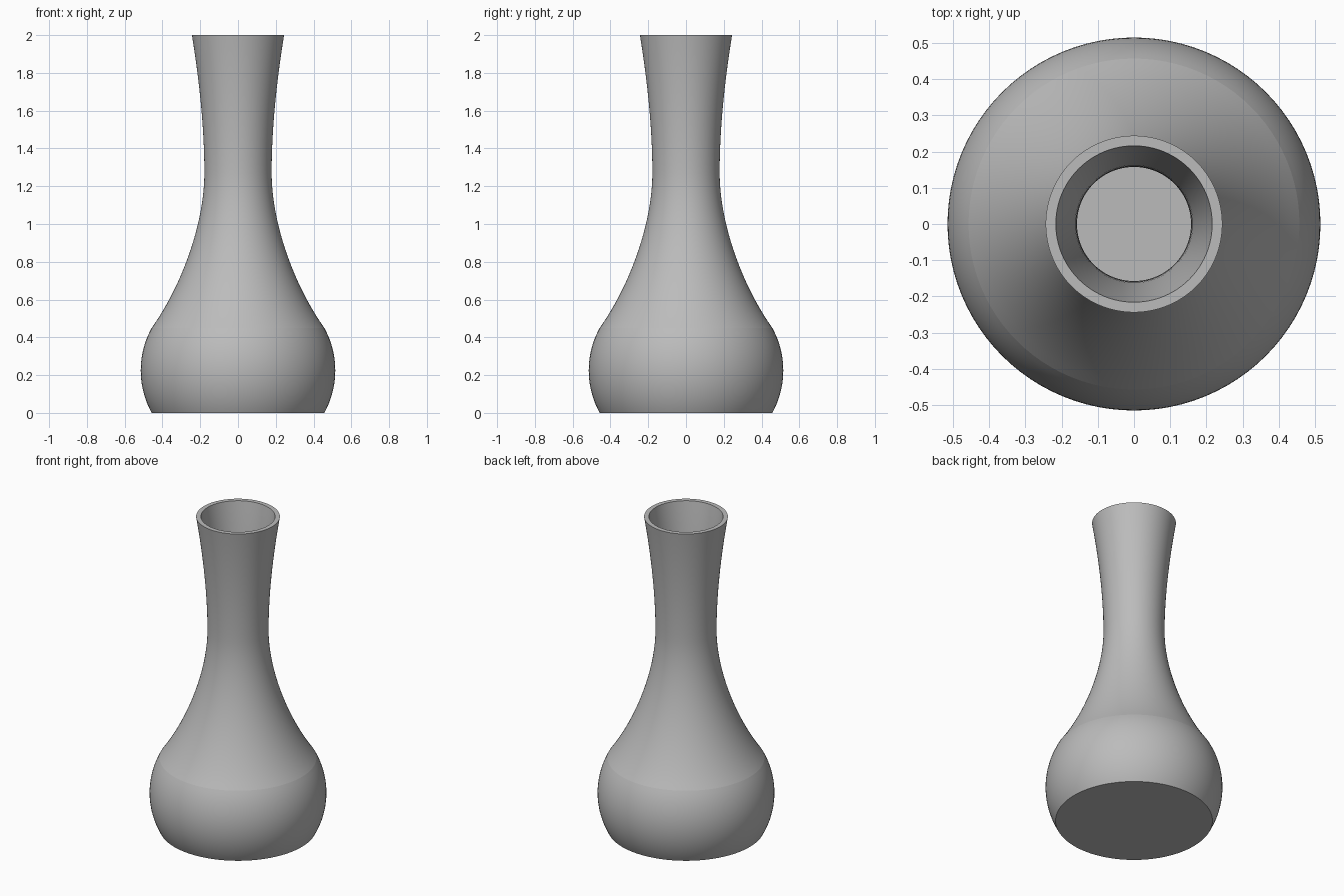
import bpy, bmesh, math
from mathutils import Vector
from mathutils.geometry import interpolate_bezier

cube = bpy.data.objects.get("Cube")
if cube:
    bpy.data.objects.remove(cube)

SEGMENTS = 96
SEAM_Z = 0.45
WALL_SCALE = 0.885
FLOOR_Z = 0.03

# Plain grey clay
clay = bpy.data.materials.new("grey_clay")
clay.use_nodes = True
grey = (0.5, 0.5, 0.5, 1)
clay.diffuse_color = grey
clay.node_tree.nodes["Principled BSDF"].inputs["Base Color"].default_value = grey


def bezier(p0, h0, h1, p1, steps):
    pts = [Vector((r, 0, z)) for r, z in (p0, h0, h1, p1)]
    return [(p.x, p.z) for p in interpolate_bezier(*pts, steps)]


# Outer profile: round bulb, sloping shoulder, slim neck flaring to the lip
R, MID = 0.465, SEAM_Z / 2
half = math.asin(MID / R)
bulb = [(0.05 + R * math.cos(a), MID + R * math.sin(a))
        for a in (half * (i / 10 - 1) for i in range(21))]
shoulder_base = bulb[-1]
shoulder = bezier(shoulder_base, (0.30, 0.67), (0.178, 1.0), (0.178, 1.27), 20)
neck = bezier(shoulder[-1], (0.178, 1.52), (0.208, 1.78), (0.244, 2.0), 16)
outer = bulb + shoulder[1:] + neck[1:]

# Inner profile runs back down from the lip to the inside floor
inner = [(r * WALL_SCALE, z) for r, z in reversed(outer) if z > FLOOR_Z]
inner.append((inner[-1][0], FLOOR_Z))
profile = [(0, 0)] + outer + inner + [(0, FLOOR_Z)]

# Spin the profile into the vase body
bm = bmesh.new()
verts = [bm.verts.new((r, 0, z)) for r, z in profile]
edges = [bm.edges.new(pair) for pair in zip(verts, verts[1:])]
bmesh.ops.spin(bm, geom=verts + edges, cent=(0, 0, 0), axis=(0, 0, 1),
               angle=math.tau, steps=SEGMENTS, use_merge=True)
bmesh.ops.remove_doubles(bm, verts=bm.verts, dist=0.0001)
bmesh.ops.recalc_face_normals(bm, faces=bm.faces)
mesh = bpy.data.meshes.new("vase")
bm.to_mesh(mesh)
bm.free()
mesh.materials.append(clay)
vase = bpy.data.objects.new("vase", mesh)
bpy.context.collection.objects.link(vase)

# Smooth surfaces, crisp lip and base, soft crease where bulb meets shoulder
bpy.context.view_layer.objects.active = vase
vase.select_set(True)
bpy.ops.object.shade_smooth_by_angle(angle=math.radians(30))
for e in mesh.edges:
    if all(abs(mesh.vertices[i].co.z - SEAM_Z) < 0.001 for i in e.vertices):
        e.use_edge_sharp = True
